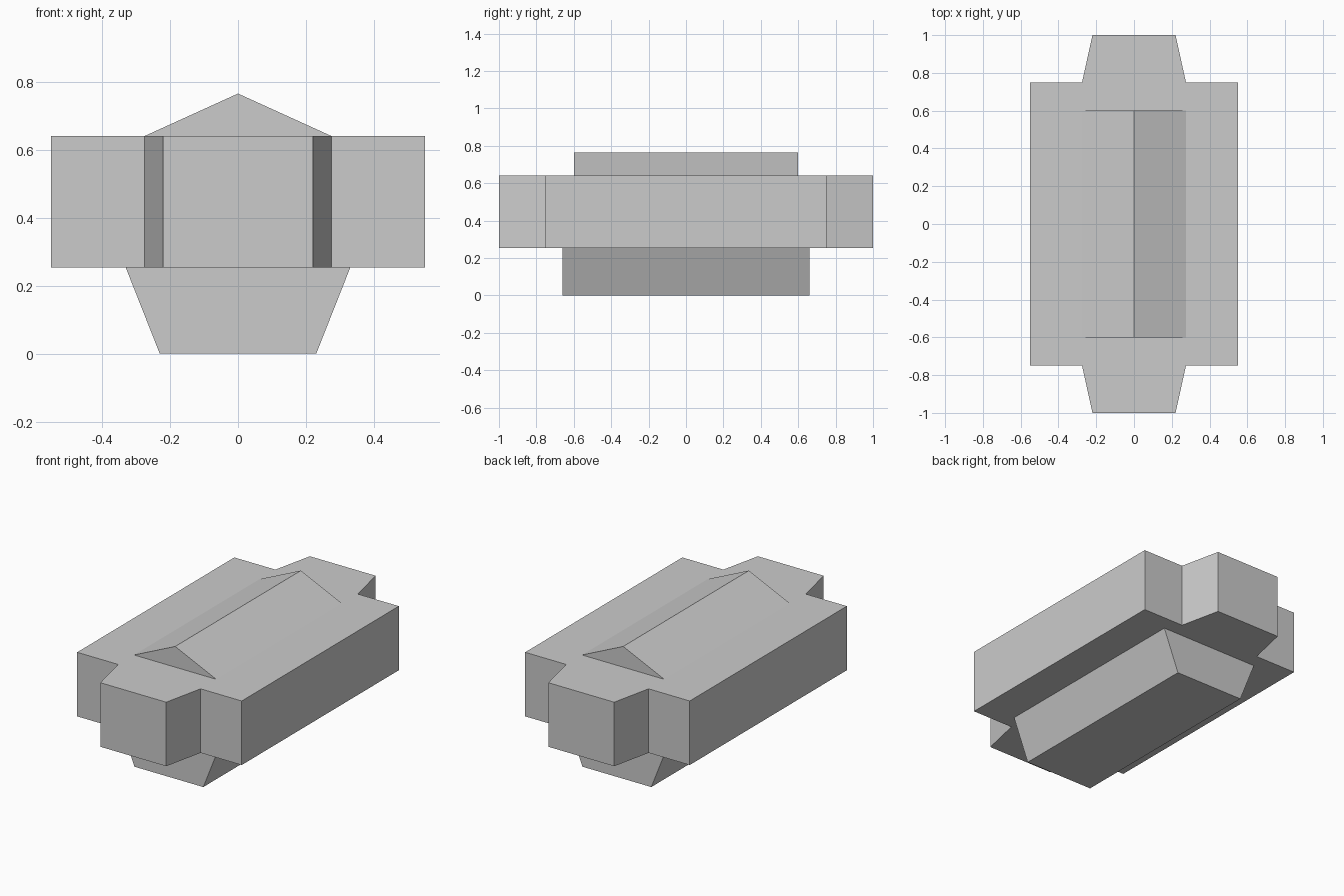
import bpy
import bmesh

if "Cube" in bpy.data.objects:
    bpy.data.objects.remove(bpy.data.objects["Cube"])


def prism(name, profile, lo, hi, axis):
    """Extrude a flat profile along y (profile in x,z) or z (profile in x,y)."""
    def place(p, t):
        return (p[0], t, p[1]) if axis == 'y' else (p[0], p[1], t)
    bm = bmesh.new()
    a = [bm.verts.new(place(p, lo)) for p in profile]
    b = [bm.verts.new(place(p, hi)) for p in profile]
    n = len(profile)
    bm.faces.new(a)
    bm.faces.new(b)
    for i in range(n):
        j = (i + 1) % n
        bm.faces.new((a[i], a[j], b[j], b[i]))
    bmesh.ops.recalc_face_normals(bm, faces=bm.faces)
    mesh = bpy.data.meshes.new(name)
    bm.to_mesh(mesh)
    bm.free()
    obj = bpy.data.objects.new(name, mesh)
    bpy.context.collection.objects.link(obj)
    return obj


# Main slab with a tapered lug at each end; outline mirrored from one corner
corner = [(0.55, 0.75), (0.275, 0.75), (0.22, 1.0)]
right_back = corner
left_back = [(-x, y) for x, y in reversed(corner)]
outline = right_back + left_back
outline += [(-x, -y) for x, y in outline]
prism("main_body", outline, 0.253, 0.64, 'z')

# Tapered base block
prism("tapered_base", [(-0.23, 0), (0.23, 0), (0.33, 0.253), (-0.33, 0.253)],
      -0.66, 0.66, 'y')

# Gabled ridge on top
prism("top_ridge", [(-0.275, 0.64), (0.275, 0.64), (0, 0.765)],
      -0.6, 0.6, 'y')
